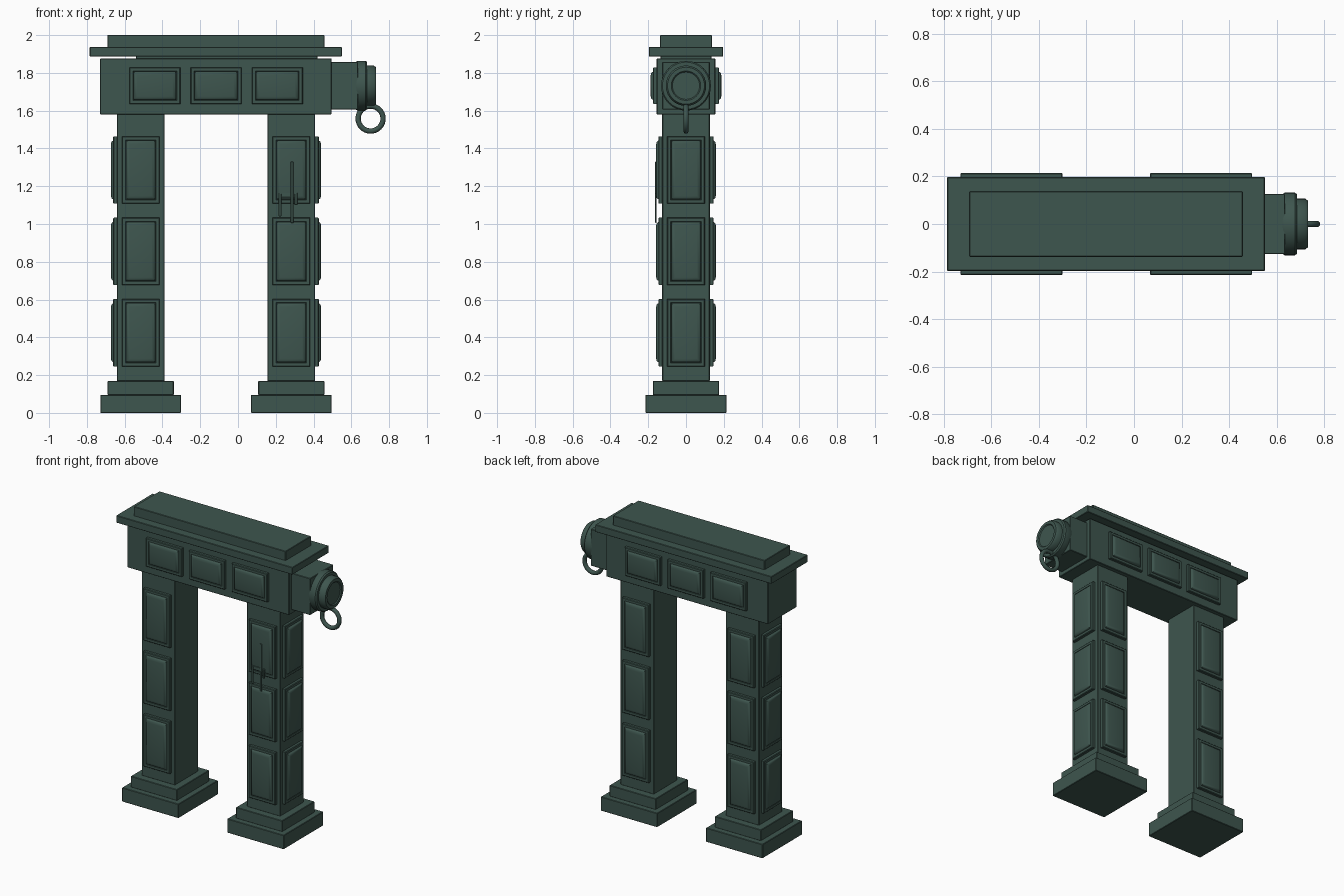
import bpy, bmesh, math
from mathutils import Matrix, Vector

cube = bpy.data.objects.get("Cube")
if cube:
    bpy.data.objects.remove(cube, do_unlink=True)

stone = bpy.data.materials.new("dark green stone")
stone.use_nodes = True
COLOUR = (0.048, 0.092, 0.077, 1)
stone.diffuse_color = COLOUR
stone.node_tree.nodes["Principled BSDF"].inputs["Base Color"].default_value = COLOUR


def finish(name, bm, smooth=None):
    bmesh.ops.recalc_face_normals(bm, faces=bm.faces)
    mesh = bpy.data.meshes.new(name)
    bm.to_mesh(mesh)
    bm.free()
    obj = bpy.data.objects.new(name, mesh)
    mesh.materials.append(stone)
    bpy.context.collection.objects.link(obj)
    if smooth:
        bpy.ops.object.select_all(action='DESELECT')
        obj.select_set(True)
        bpy.context.view_layer.objects.active = obj
        bpy.ops.object.shade_smooth_by_angle(angle=math.radians(smooth))
    return obj


def block(name, x, y, z, bevel=0.003):
    """Box from (min, max) ranges with slightly worn edges."""
    bm = bmesh.new()
    size = [r[1] - r[0] for r in (x, y, z)]
    mid = [(r[1] + r[0]) / 2 for r in (x, y, z)]
    bmesh.ops.create_cube(bm, size=1, matrix=Matrix.Translation(mid) @ Matrix.Diagonal((*size, 1)))
    if bevel:
        bmesh.ops.bevel(bm, geom=bm.edges[:], offset=bevel, segments=1, affect='EDGES')
    return finish(name, bm)


def panel(name, centre, width, height, angle):
    """Framed raised panel; angle turns it about z from facing the front."""
    # inset from the rim, height above the wall
    steps = [(0, -0.005), (0, 0.016), (0.004, 0.020), (0.019, 0.020), (0.022, 0.014),
             (0.024, 0.023), (0.030, 0.029), (0.042, 0.032)]
    bm = bmesh.new()
    loops = []
    for inset, out in steps:
        w, h = width / 2 - inset, height / 2 - inset
        loops.append([bm.verts.new((sx * w, -out, sz * h))
                      for sx, sz in ((-1, -1), (1, -1), (1, 1), (-1, 1))])
    for a, b in zip(loops, loops[1:]):
        for i in range(4):
            j = (i + 1) % 4
            bm.faces.new((a[i], a[j], b[j], b[i]))
    bm.faces.new(loops[-1])
    bm.faces.new(loops[0][::-1])
    bm.transform(Matrix.Translation(centre) @ Matrix.Rotation(angle, 4, 'Z'))
    return finish(name, bm, 35)


# Two pillars with stepped bases and panels on the front, back and outer side
for side, cx, out in (("right", -0.515, -1), ("left", 0.282, 1)):
    for part, hx, hy, z in (("plinth", 0.214, 0.214, (0, 0.096)),
                            ("base_step", 0.175, 0.175, (0.094, 0.17)),
                            ("pillar", 0.126, 0.126, (0.168, 1.585))):
        block(f"{side}_{part}", (cx - hx, cx + hx), (-hy, hy), z)
    for i in range(3):
        z = 0.424 + i * 0.431
        for face, direction, angle in (("front", (0, -1), 0), ("back", (0, 1), math.pi),
                                       ("outer", (out, 0), out * math.pi / 2)):
            spot = Vector((cx + direction[0] * 0.126, direction[1] * 0.126, z))
            panel(f"{side}_{face}_panel_{i + 1}", spot, 0.20, 0.357, angle)

# Lintel, cornice and cap
block("lintel", (-0.73, 0.495), (-0.155, 0.155), (1.58, 1.877))
block("cornice_neck", (-0.54, 0.42), (-0.135, 0.135), (1.87, 1.892))
block("cornice", (-0.785, 0.55), (-0.197, 0.197), (1.887, 1.937))
block("cap", (-0.692, 0.457), (-0.138, 0.138), (1.93, 2.0))
for i in range(3):
    x = -0.44 + i * 0.324
    panel(f"lintel_front_panel_{i + 1}", Vector((x, -0.155, 1.732)), 0.27, 0.195, 0)
    panel(f"lintel_back_panel_{i + 1}", Vector((x, 0.155, 1.732)), 0.27, 0.195, math.pi)

# Beam end with a turned boss
block("beam_end", (0.49, 0.635), (-0.126, 0.126), (1.606, 1.857))
profile = [(0.62, 0), (0.62, 0.124), (0.634, 0.132), (0.676, 0.132), (0.684, 0.125),
           (0.684, 0.107), (0.718, 0.107), (0.730, 0.098), (0.730, 0.078),
           (0.724, 0.072), (0.724, 0)]
bm = bmesh.new()
verts = [bm.verts.new((x, 0, r)) for x, r in profile]
edges = [bm.edges.new(pair) for pair in zip(verts, verts[1:])]
bmesh.ops.spin(bm, geom=verts + edges, cent=(0, 0, 0), axis=(1, 0, 0),
               angle=2 * math.pi, steps=32)
bmesh.ops.remove_doubles(bm, verts=bm.verts, dist=0.0001)
bm.transform(Matrix.Translation((0, 0, 1.732)))
finish("beam_boss", bm, 40)

# Hanging ring
bpy.ops.mesh.primitive_torus_add(location=(0.702, 0, 1.558), rotation=(math.pi / 2, 0, 0),
                                 major_radius=0.066, minor_radius=0.014,
                                 major_segments=32, minor_segments=10)
ring = bpy.context.object
ring.name = "hanging_ring"
ring.data.materials.append(stone)
bpy.ops.object.shade_smooth_by_angle(angle=math.radians(60))

# Thin drips running down the front of one pillar
for i, (x, low, high) in enumerate(((0.222, 1.04, 1.16), (0.286, 1.005, 1.33),
                                    (0.307, 1.10, 1.16))):
    block(f"drip_{i + 1}", (x - 0.007, x + 0.007), (-0.163, -0.156), (low, high), 0.002)
block("drip_sheet", (0.215, 0.314), (-0.161, -0.156), (1.14, 1.165), 0.002)
